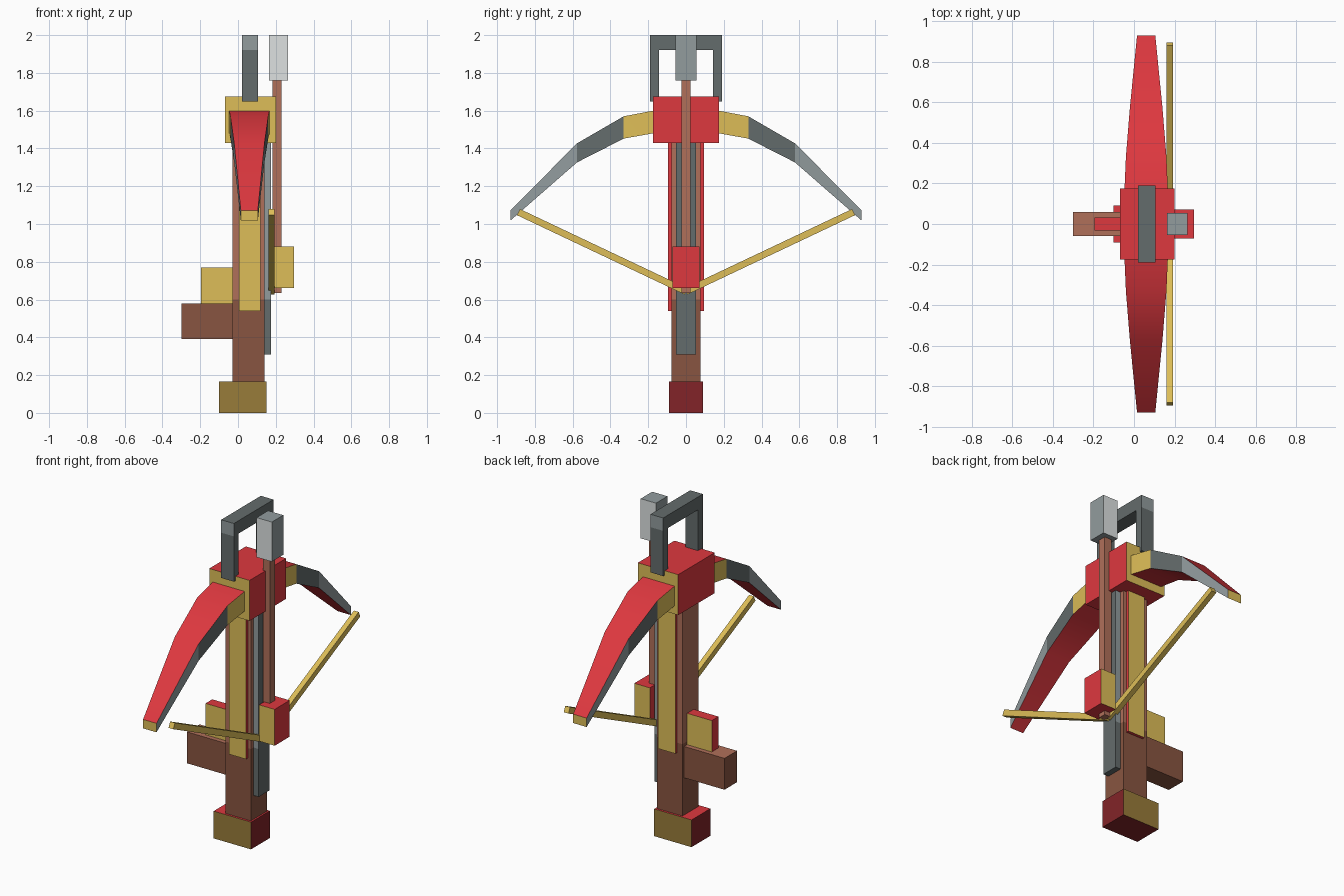
import bpy, bmesh, math
from mathutils import Vector

if "Cube" in bpy.data.objects:
    bpy.data.objects.remove(bpy.data.objects["Cube"])


def material(name, rgb):
    m = bpy.data.materials.new(name)
    lin = [((c / 255 + 0.055) / 1.055) ** 2.4 for c in rgb]
    m.diffuse_color = (*lin, 1)
    m.use_nodes = True
    m.node_tree.nodes["Principled BSDF"].inputs["Base Color"].default_value = m.diffuse_color
    return m


MATS = {n: material(n.replace("_", " "), c) for n, c in {
    "red": (222, 56, 63), "dark_red": (130, 36, 40),
    "gold": (222, 190, 88), "dark_gold": (153, 124, 58),
    "light_wood": (176, 112, 90), "dark_wood": (137, 85, 65),
    "dark_steel": (100, 108, 108), "steel": (146, 156, 158),
    "pale_steel": (221, 225, 225)}.items()}


def finish(name, bm, rule):
    """Turn a bmesh into an object, colouring each face by rule(normal, centre)."""
    bmesh.ops.recalc_face_normals(bm, faces=bm.faces)
    bm.normal_update()
    mesh = bpy.data.meshes.new(name)
    slots = []
    for f in bm.faces:
        colour = rule(f.normal, f.calc_center_median())
        if colour not in slots:
            slots.append(colour)
            mesh.materials.append(MATS[colour])
        f.material_index = slots.index(colour)
    bm.to_mesh(mesh)
    bm.free()
    obj = bpy.data.objects.new(name, mesh)
    bpy.context.collection.objects.link(obj)
    return obj


def loft(name, sections, rule):
    """Skin a list of four-point sections and cap both ends."""
    bm = bmesh.new()
    rings = [[bm.verts.new(p) for p in s] for s in sections]
    for a, b in zip(rings, rings[1:]):
        for i in range(4):
            j = (i + 1) % 4
            bm.faces.new((a[i], a[j], b[j], b[i]))
    bm.faces.new(rings[0])
    bm.faces.new(rings[-1])
    return finish(name, bm, rule)


def by_axis(x, y, z):
    """Colour rule: one colour for the faces along each axis."""
    def rule(n, c):
        a = [abs(v) for v in n]
        return (x, y, z)[a.index(max(a))]
    return rule


def plain(colour):
    return lambda n, c: colour


def box(name, xs, ys, zs, rule):
    sections = [[(xs[0], ys[0], z), (xs[1], ys[0], z),
                 (xs[1], ys[1], z), (xs[0], ys[1], z)] for z in zs]
    return loft(name, sections, rule)


RED_GOLD = by_axis("red", "gold", "red")

# Butt block and stock
box("butt", (-0.10, 0.15), (-0.09, 0.09), (0, 0.165),
    lambda n, c: "red" if n.z > 0.5 else by_axis("dark_red", "dark_gold", "dark_red")(n, c))
box("stock", (-0.03, 0.14), (-0.077, 0.077), (0.16, 0.60, 1.46),
    lambda n, c: "light_wood" if c.z > 0.6 else "dark_wood")

# Grip and trigger block under the stock
box("grip", (-0.30, -0.025), (-0.06, 0.06), (0.39, 0.58),
    lambda n, c: "light_wood" if n.z > 0.5 else "dark_wood")
box("trigger_block", (-0.195, -0.025), (-0.032, 0.032), (0.58, 0.77), RED_GOLD)

# Rail that the bolt slides on
box("rail", (0.135, 0.175), (-0.052, 0.052), (0.31, 0.60, 1.46),
    lambda n, c: "steel" if abs(n.y) > 0.5 and c.z > 0.6 else "dark_steel")

# Head block
box("head_block", (-0.07, 0.20), (-0.175, 0.175), (1.43, 1.675), RED_GOLD)

# Bolt: shaft, head and fletching
box("bolt_shaft", (0.183, 0.23), (-0.024, 0.024), (0.635, 1.77), plain("light_wood"))
box("bolt_head", (0.163, 0.265), (-0.055, 0.055), (1.76, 2.0),
    by_axis("steel", "pale_steel", "steel"))
box("fletching", (0.192, 0.296), (-0.072, 0.072), (0.66, 0.88), RED_GOLD)

# Stirrup bar
box("stirrup_bar", (0.02, 0.105), (-0.19, 0.19), (1.922, 2.0),
    by_axis("dark_steel", "steel", "dark_steel"))


# Limb faces: red above and below, gold ends, sides coloured by segment
def limb_rule(n, c):
    if abs(n.x) > 0.6:
        y = abs(c.y)
        return "gold" if y < 0.33 else "dark_steel" if y < 0.58 else "steel"
    return "gold" if abs(n.y) > 0.95 else "red"


# y, lower z, upper z, half width
LIMB = [(0.12, 1.49, 1.61, 0.109), (0.33, 1.452, 1.57, 0.10),
        (0.577, 1.326, 1.427, 0.08), (0.93, 1.018, 1.072, 0.045)]

for s, side in ((-1, "left"), (1, "right")):
    # Side plate
    inner, outer = 0.07 * s, 0.095 * s
    box("side_plate_" + side, (0.005, 0.12), sorted((inner, outer)), (0.54, 1.44), RED_GOLD)

    # Stirrup leg
    box("stirrup_leg_" + side, (0.02, 0.105), sorted((0.143 * s, 0.19 * s)), (1.648, 1.922),
        plain("dark_steel"))

    # Bow limb
    limb = loft("bow_limb_" + side,
                [[(0.06 - w, s * y, lo), (0.06 + w, s * y, lo),
                  (0.06 + w, s * y, hi), (0.06 - w, s * y, hi)] for y, lo, hi, w in LIMB],
                limb_rule)
    bpy.ops.object.select_all(action="DESELECT")
    limb.select_set(True)
    bpy.context.view_layer.objects.active = limb
    bpy.ops.object.shade_smooth_by_angle(angle=math.radians(40))

    # Bow string
    a, b = Vector((0.177, 0, 0.643)), Vector((0.177, s * 0.887, 1.063))
    d = (b - a).normalized()
    across = Vector((0.016, 0, 0))
    up = across.cross(d).normalized() * 0.018
    loft("bow_string_" + side,
         [[p - across - up, p + across - up, p + across + up, p - across + up] for p in (a, b)],
         plain("gold"))
